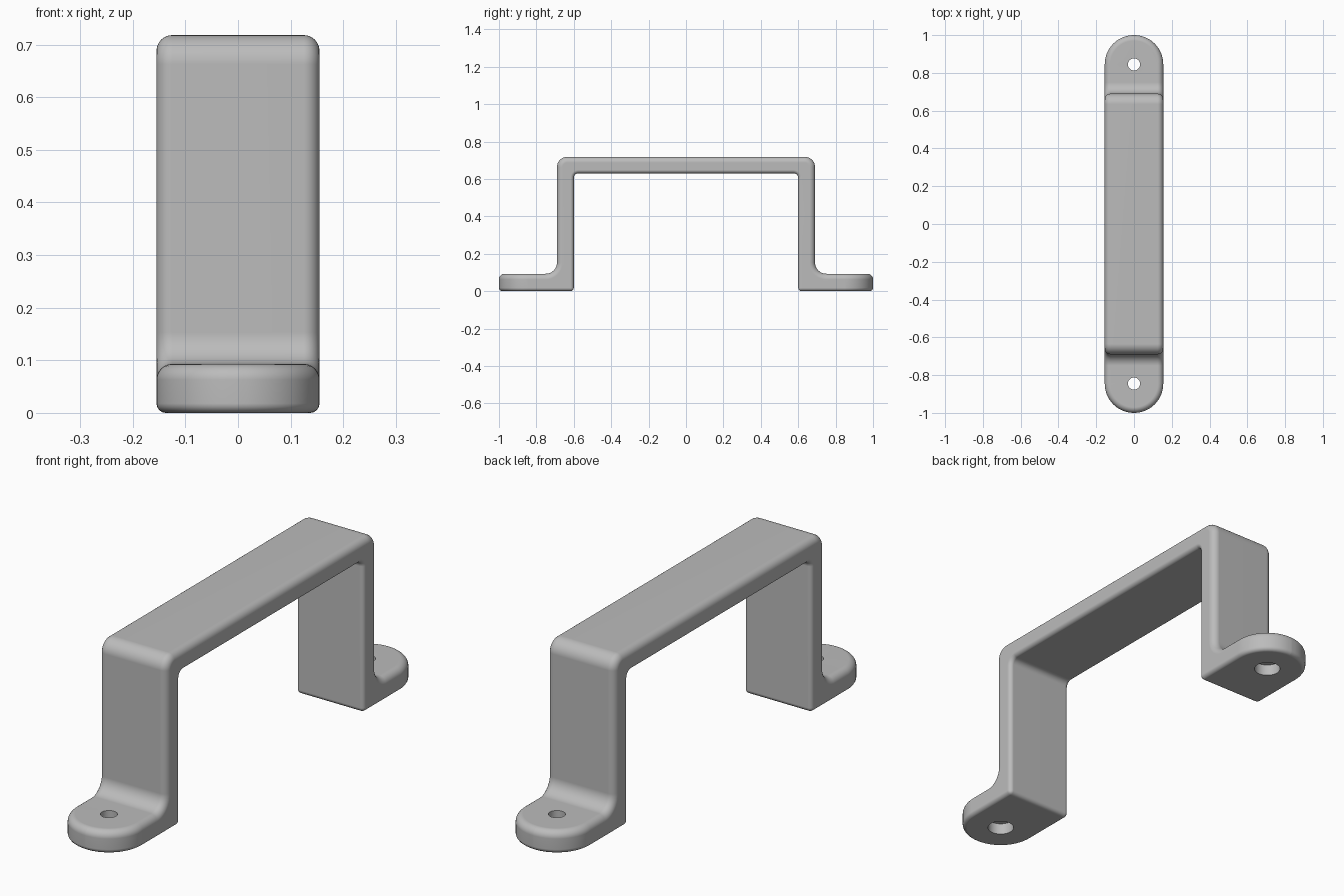
import bpy, bmesh
from math import radians

if "Cube" in bpy.data.objects:
    bpy.data.objects.remove(bpy.data.objects["Cube"])

HALF_W = 0.155                      # half the strap width
FOOT, LEG_OUT, LEG_IN = 1.0, 0.69, 0.60
FOOT_TOP, UNDER, TOP = 0.093, 0.63, 0.718
HOLE_Y, EPS = 0.845, 0.002

grey = bpy.data.materials.new("grey metal")
grey.use_nodes = True
colour = (0.5, 0.5, 0.5, 1)
grey.diffuse_color = colour
grey.node_tree.nodes["Principled BSDF"].inputs["Base Color"].default_value = colour


def near(a, b):
    return abs(a - b) < EPS


def round_edges(bm, test, radius, segments):
    """Round every edge whose midpoint and direction pass the test."""
    edges = []
    for e in bm.edges:
        a, b = (v.co for v in e.verts)
        if test(e, (a + b) / 2, (b - a).normalized()):
            edges.append(e)
    bmesh.ops.bevel(bm, geom=edges, offset=radius, offset_type='OFFSET',
                    segments=segments, profile=0.5, affect='EDGES',
                    clamp_overlap=False)
    bmesh.ops.remove_doubles(bm, verts=bm.verts, dist=0.0001)
    bm.normal_update()


def is_sharp(e):
    return len(e.link_faces) == 2 and e.calc_face_angle(0) > radians(40)


def is_inner(m):
    return m.z < EPS or (abs(m.y) < LEG_IN + EPS and m.z < UNDER + EPS)


# Strap: side profile extruded across the width
half = [(FOOT, 0), (FOOT, FOOT_TOP), (LEG_OUT, FOOT_TOP), (LEG_OUT, TOP)]
inner = [(LEG_IN, UNDER), (LEG_IN, 0)]
profile = (half + [(-y, z) for y, z in reversed(half)]
           + [(-y, z) for y, z in reversed(inner)] + inner)
bm = bmesh.new()
face = bm.faces.new([bm.verts.new((-HALF_W, y, z)) for y, z in profile])
side = bmesh.ops.extrude_face_region(bm, geom=[face])["geom"]
bmesh.ops.translate(bm, vec=(2 * HALF_W, 0, 0),
                    verts=[g for g in side if isinstance(g, bmesh.types.BMVert)])
bmesh.ops.recalc_face_normals(bm, faces=bm.faces)

# Half-round foot ends
round_edges(bm, lambda e, m, d: near(abs(m.y), FOOT) and abs(d.z) > 0.9,
            HALF_W - 0.0005, 14)
# Bends: outer top corners, foot fillets, inner top corners
for y, z, radius in ((LEG_OUT, TOP, 0.055), (LEG_OUT, FOOT_TOP, 0.06),
                     (LEG_IN, UNDER, 0.025)):
    round_edges(bm, lambda e, m, d: abs(d.x) > 0.9 and near(abs(m.y), y)
                and near(m.z, z), radius, 10)
# Softened rims: wide on the outside, narrow underneath
round_edges(bm, lambda e, m, d: is_sharp(e) and not is_inner(m), 0.03, 6)
round_edges(bm, lambda e, m, d: is_sharp(e) and is_inner(m), 0.018, 4)

mesh = bpy.data.meshes.new("handle")
bm.to_mesh(mesh)
bm.free()
mesh.materials.append(grey)
handle = bpy.data.objects.new("handle", mesh)
bpy.context.collection.objects.link(handle)

# Screw holes, counterbored from below
for y in (-HOLE_Y, HOLE_Y):
    for radius, top in ((0.032, 0.2), (0.052, 0.048)):
        bpy.ops.mesh.primitive_cylinder_add(vertices=40, radius=radius, depth=top + 0.1,
                                            location=(0, y, (top - 0.1) / 2))
        cutter = bpy.context.object
        cutter.name = "hole_cutter"
        cutter.hide_render = True
        cut = handle.modifiers.new("hole", 'BOOLEAN')
        cut.operation, cut.solver, cut.object = 'DIFFERENCE', 'EXACT', cutter
        bpy.context.view_layer.objects.active = handle
        bpy.ops.object.modifier_apply(modifier=cut.name)
        bpy.data.objects.remove(cutter)

# Smooth shading with crisp hole rims
bpy.ops.object.select_all(action='DESELECT')
handle.select_set(True)
bpy.context.view_layer.objects.active = handle
bpy.ops.object.shade_smooth_by_angle(angle=radians(35))
weighted = handle.modifiers.new("weighted normals", 'WEIGHTED_NORMAL')
weighted.keep_sharp = True
